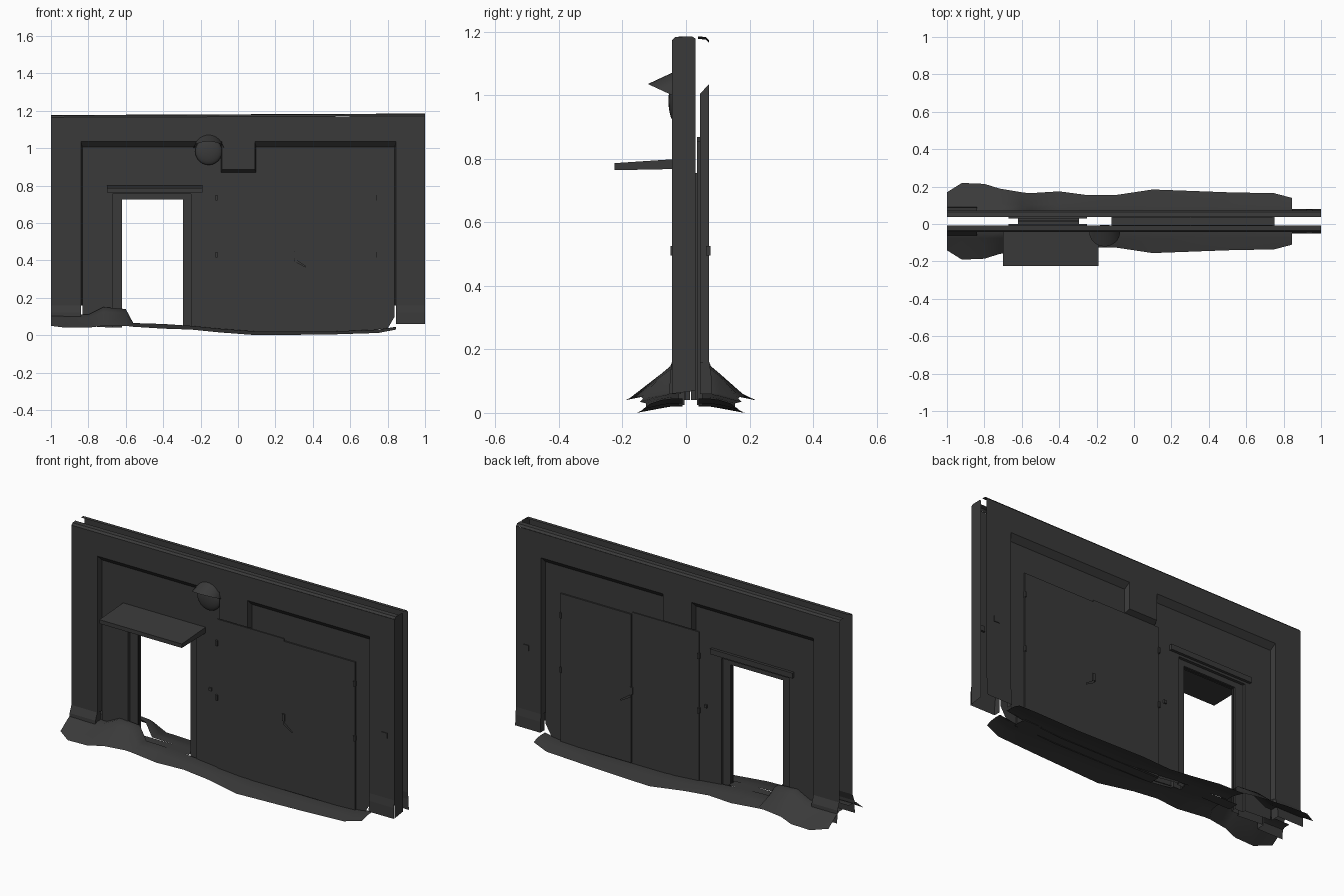
import bpy, bmesh, math

cube = bpy.data.objects.get("Cube")
if cube:
    bpy.data.objects.remove(cube, do_unlink=True)

MID = 0.0145      # mid plane between the two wall sheets
FACE = 0.0585     # depth of the raised frame, measured out from the mid plane
PANEL = 0.03      # depth of the recessed panel

grey = bpy.data.materials.new("charcoal_grey")
grey.use_nodes = True
grey.diffuse_color = (0.042, 0.042, 0.042, 1)
bsdf = grey.node_tree.nodes["Principled BSDF"]
bsdf.inputs["Base Color"].default_value = (0.042, 0.042, 0.042, 1)
bsdf.inputs["Roughness"].default_value = 0.9


def build(name, faces, side, smooth=False):
    """Faces are lists of (x, depth, z); side 1 is the front, -1 the back."""
    bm = bmesh.new()
    for face in faces:
        pts = face if side == 1 else face[::-1]
        bm.faces.new([bm.verts.new((x, MID - side * d, z)) for x, d, z in pts])
    bmesh.ops.remove_doubles(bm, verts=bm.verts, dist=0.0001)
    mesh = bpy.data.meshes.new(name)
    bm.to_mesh(mesh)
    bm.free()
    mesh.materials.append(grey)
    obj = bpy.data.objects.new(name, mesh)
    bpy.context.collection.objects.link(obj)
    if smooth:
        mesh.polygons.foreach_set("use_smooth", [True] * len(mesh.polygons))
    return obj


def strip(low, high):
    """Quads between two paths running the same way."""
    return [[low[i], low[i + 1], high[i + 1], high[i]] for i in range(len(low) - 1)]


def at(path, d):
    return [(x, d, z) for x, z in path]


def box(name, x, d, z, side, drop=0.0):
    """Box from (min, max) ranges; drop lowers the outer edge."""
    (x0, x1), (d0, d1), (z0, z1) = x, d, z
    a = [(x0, d0, z0), (x1, d0, z0), (x1, d0, z1), (x0, d0, z1)]
    b = [(x0, d1, z0 - drop * 0.3), (x1, d1, z0 - drop * 0.3),
         (x1, d1, z1 - drop), (x0, d1, z1 - drop)]
    return build(name, [a[::-1], b] + strip(a + a[:1], b + b[:1]), side)


# Inner edge of the frame, with the notch, and the panel edge it slopes to
frame_edge = [(-.84, .16), (-.84, 1.035), (-.085, 1.035), (-.085, .885),
              (.09, .885), (.09, 1.035), (.845, 1.035), (.845, .16)]
panel_edge = [(-.832, .16), (-.832, 1.005), (-.092, 1.005), (-.092, .87),
              (.097, .87), (.097, 1.005), (.838, 1.005), (.838, .16)]
hole = [(-.67, .04), (-.67, .755), (-.25, .755), (-.25, .04)]
opening = [(-.62, .04), (-.62, .725), (-.295, .725), (-.295, .04)]

# Ground skirt stations: x, outer depth, outer height, height at the wall
ground = [(-1, .155, .05, .11), (-.92, .205, .04, .11), (-.8, .2, .04, .11),
          (-.72, .175, .05, .15), (-.6, .155, .05, .14), (-.56, .15, .045, .065),
          (-.4, .16, .035, .06), (-.25, .14, .03, .05), (-.1, .14, .015, .035),
          (.1, .17, 0, .02), (.5, .155, .004, .02), (.75, .15, .012, .03),
          (.845, .125, .03, .045)]

for side, label in ((1, "front"), (-1, "back")):
    # Frame around the panel, with a lip curling in at the top
    outer = [(-1, .16), (-1, 1.165), (1, 1.172), (1, .16)]
    faces = [at(outer[::-1] + frame_edge, FACE)]
    faces += strip(at(frame_edge, FACE), at(panel_edge, PANEL))
    lip = [[(x, d, z + x * .004) for x in (-1, 1)]
           for d, z in ((FACE, 1.1685), (FACE - .01, 1.179), (FACE - .035, 1.181))]
    faces += strip(lip[0], lip[1]) + strip(lip[1], lip[2])
    build(label + "_frame", faces, side)

    # Flared pilaster bases with their inner returns
    for name, x0, x1, foot, edge in (("right", -1, -.84, .05, -.84),
                                     ("left", .845, 1, .06, .845)):
        flare = .02 if name == "right" else .008
        rows = [(FACE + flare, foot), (FACE + flare * .8, .12), (FACE, .16)]
        faces = strip([(x0, d, z) for d, z in rows], [(x1, d, z) for d, z in rows])
        faces.append([(edge, d, z) for d, z in rows] + [(edge, PANEL, .16), (edge, PANEL, foot)])
        build(f"{label}_{name}_pilaster_base", faces, side)

    # Recessed panel with a rounded foot, cut around the doorway
    foot = [(.838, .1), (.8, .035), (.5, .015), (-.1, .02), (-.25, .04)]
    path = [(-.832, .05)] + panel_edge + foot + hole[::-1]
    build(label + "_panel", [at(path[::-1], PANEL)], side)

    # Stepped doorway surround
    faces = strip(at(hole, PANEL), at(hole, .014))
    faces += strip(at(hole, .014), at(opening, .014))
    faces += strip(at(opening, .014), at(opening, .002))
    build(label + "_doorway_surround", faces, side)
    box(label + "_lintel", (-.7, -.19), (PANEL, .045), (.768, .798), side)

    # Double door leaves, hinges and handle
    box(label + "_right_door_leaf", (-.115, .3), (PANEL - .01, .035), (.025, .868), side)
    box(label + "_left_door_leaf", (.302, .74), (PANEL - .01, .038), (.025, .856), side)
    for x in (-.115, .738):
        for z in (.43, .735):
            box(label + "_hinge", (x - .005, x + .005), (PANEL, .044), (z - .015, z + .015), side)
    box(label + "_handle_plate", (.292, .308), (PANEL, .043), (.41, .45), side)
    build(label + "_handle_lever", [[(.3, .045, .395), (.36, .05, .362),
                                     (.362, .05, .37), (.305, .045, .41)]], side)
    box(label + "_door_button", (-.165, -.149), (PANEL, .038), (.455, .472), side)
    box(label + "_switch_box", (.92, .955), (FACE - .01, FACE + .004), (.495, .525), side)

    # Ground skirt banked against the wall, and thresholds behind it
    rows = [[(x, d, z) for x, d, z, w in ground],
            [(x, .09, w * .75 + z * .25) for x, d, z, w in ground],
            [(x, .06, w) for x, d, z, w in ground],
            [(x, PANEL - .005, w) for x, d, z, w in ground]]
    build(label + "_ground_skirt", sum((strip(a, b) for a, b in zip(rows, rows[1:])), []),
          side, True)
    for name, x0, x1, z in (("doorway", -.62, -.295, .058), ("door", -.12, .75, .022)):
        build(f"{label}_{name}_threshold", [[(x0, PANEL, z), (x1, PANEL, z),
                                             (x1, 0, z), (x0, 0, z)]], side)

# Closed end of the front sheet
build("end_cap", [[(1, FACE, .06), (1, -.015, .07), (1, -.015, 1.178), (1, -.005, 1.185),
                   (1, FACE - .01, 1.183), (1, FACE, 1.172)]], 1)

# Canopy over the doorway
box("canopy", (-.7, -.19), (PANEL, .2395), (.768, .8), 1, .014)

# Wall lamp: shallow dome under a curved hood
bpy.ops.mesh.primitive_uv_sphere_add(segments=24, ring_count=12, radius=.072,
                                     location=(-.157, -.03, .982))
lamp = bpy.context.object
lamp.name = "lamp_dome"
lamp.scale.y = .35
lamp.data.materials.append(grey)
bpy.ops.object.shade_smooth_by_angle()

arc = [math.pi * i / 16 for i in range(17)]
wall_arc = [(-.157 + .075 * math.cos(a), FACE - .01, 1 + .075 * math.sin(a)) for a in arc]
rim = [(-.157 + .082 * math.cos(a), FACE + .076 * math.sin(a), 1 + .035 * math.sin(a)) for a in arc]
build("lamp_hood", strip(rim, wall_arc), 1, True)
